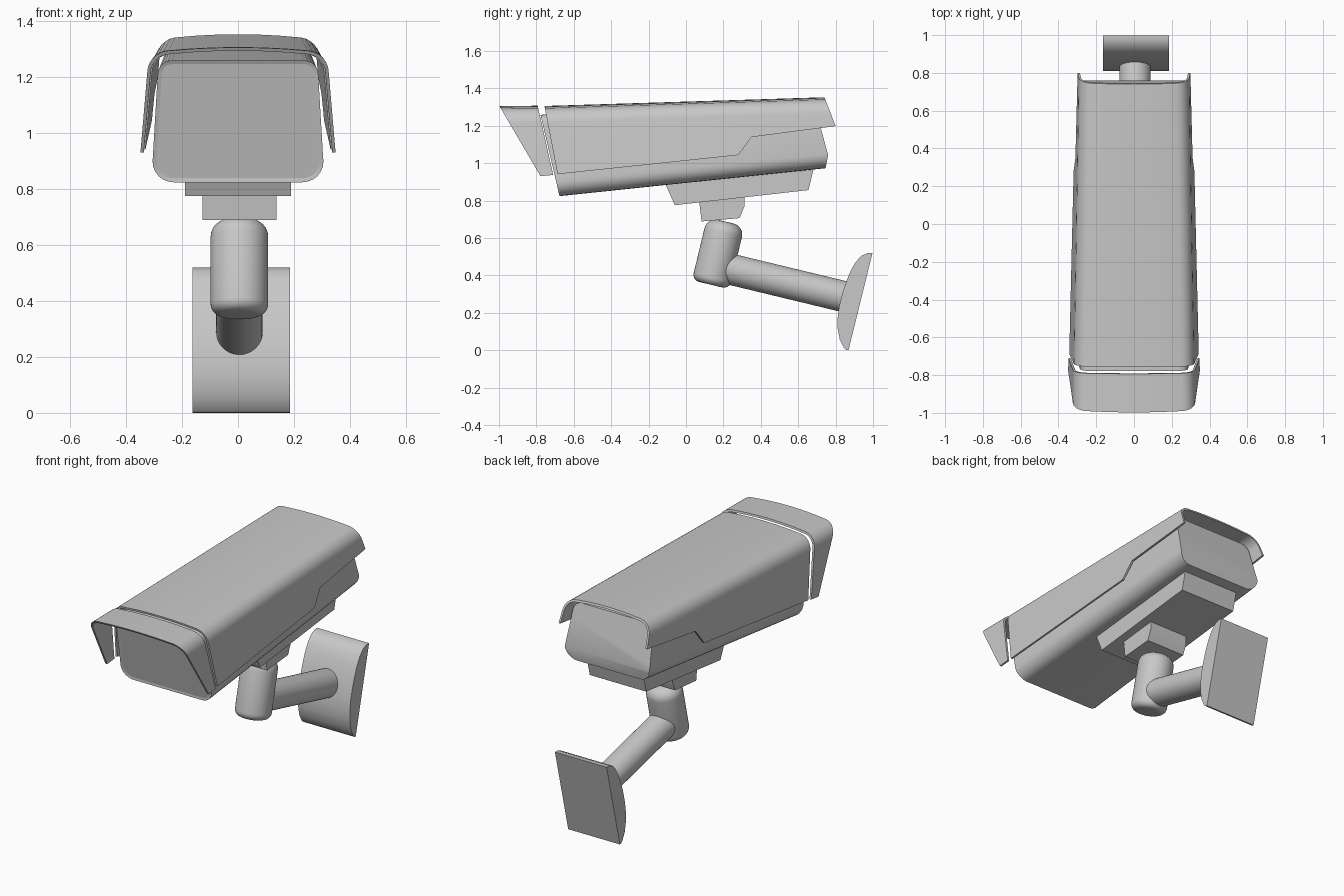
import bpy, bmesh, math
from mathutils import Vector

if "Cube" in bpy.data.objects:
    bpy.data.objects.remove(bpy.data.objects["Cube"], do_unlink=True)

grey = bpy.data.materials.new("light_grey")
grey.use_nodes = True
grey.diffuse_color = (0.58, 0.58, 0.58, 1)
grey.node_tree.nodes["Principled BSDF"].inputs["Base Color"].default_value = grey.diffuse_color


def finish(name, bm):
    """Turn a bmesh into a smooth-by-angle grey object."""
    bmesh.ops.recalc_face_normals(bm, faces=bm.faces)
    mesh = bpy.data.meshes.new(name)
    bm.to_mesh(mesh)
    bm.free()
    mesh.materials.append(grey)
    obj = bpy.data.objects.new(name, mesh)
    bpy.context.collection.objects.link(obj)
    smooth(obj)
    return obj


def activate(obj):
    bpy.ops.object.select_all(action='DESELECT')
    obj.select_set(True)
    bpy.context.view_layer.objects.active = obj


def smooth(obj):
    activate(obj)
    bpy.ops.object.shade_smooth_by_angle(angle=math.radians(32))


def loft(name, sections):
    """Closed solid through rings of points."""
    bm = bmesh.new()
    rings = [[bm.verts.new(p) for p in s] for s in sections]
    for a, b in zip(rings, rings[1:]):
        for i in range(len(a)):
            j = (i + 1) % len(a)
            bm.faces.new((a[i], a[j], b[j], b[i]))
    bm.faces.new(rings[0])
    bm.faces.new(rings[-1][::-1])
    return finish(name, bm)


def prism(name, outline, half, cx=0.0):
    """Side outline (y, z) extruded across x."""
    return loft(name, [[(cx + s * half, y, z) for y, z in outline] for s in (-1, 1)])


def trim(obj, outline):
    """Keep only what lies inside a side outline."""
    cutter = prism("trim_cutter", outline, 1.0)
    mod = obj.modifiers.new("trim", 'BOOLEAN')
    mod.operation, mod.solver, mod.object = 'INTERSECT', 'EXACT', cutter
    activate(obj)
    bpy.ops.object.modifier_apply(modifier=mod.name)
    bpy.data.objects.remove(cutter, do_unlink=True)
    smooth(obj)


def corner(cx, cz, r, start, steps=6):
    """Quarter arc in the x-z plane."""
    angles = [math.radians(start + 90 * i / steps) for i in range(steps + 1)]
    return [(cx + r * math.cos(a), cz + r * math.sin(a)) for a in angles]


def body_section(y, bottom, top, hb, ht, rb=0.075, rt=0.05):
    pts = corner(ht - rt, top - rt, rt, 0) + corner(rt - ht, top - rt, rt, 90)
    pts += corner(rb - hb, bottom + rb, rb, 180) + corner(hb - rb, bottom + rb, rb, 270)
    return [(x, y, z) for x, z in pts]


def hood_line(half, top, skirt, r):
    """Arched, slightly splayed inverted U from right to left."""
    pts = [(half + 0.045, skirt)] + corner(half - r, top - r, r, 0)
    pts += [(f * (half - r), top) for f in (0.66, 0.33, 0, -0.33, -0.66)]
    pts += corner(r - half, top - r, r, 90) + [(-half - 0.045, skirt)]
    return [(x, z - 0.02 * (x / half) ** 2 if z > skirt else z) for x, z in pts]


def hood_section(y, half, top):
    t = 0.012
    outer = hood_line(half, top, top - 0.6, 0.07)
    inner = hood_line(half - t, top - t, top - 0.6, 0.06)
    return [(x, y, z) for x, z in outer + inner[::-1]]


def cylinder(name, start, end, radius, bevels=(0, 0), x=0.005):
    """Cylinder between two (y, z) points with rounded end rims."""
    a, b = Vector((x, *start)), Vector((x, *end))
    axis = (b - a).normalized()
    side = Vector((1, 0, 0))
    up = axis.cross(side)
    rows = []
    for origin, sign, r in ((a, 1, bevels[0]), (b, -1, bevels[1])):
        steps = 6 if r else 0
        part = []
        for i in range(steps + 1):
            q = math.pi / 2 * i / max(steps, 1)
            inset, along = r * (1 - math.sin(q)), r * (1 - math.cos(q))
            part.append((origin + axis * sign * along, radius - inset if r else radius))
        rows += part if sign > 0 else part[::-1]
    turn = [2 * math.pi * i / 40 for i in range(40)]
    return loft(name, [[c + (side * math.cos(t) + up * math.sin(t)) * r for t in turn]
                       for c, r in rows])


# Camera body: tapered rounded box with slanted front and folded rear
body = loft("camera_body", [
    body_section(-0.9, 0.80, 1.255, 0.308, 0.288),
    body_section(0.9, 0.989, 1.305, 0.283, 0.268)])
trim(body, [(-0.676, 0.823), (-0.679, 0.7), (0.69, 0.7), (0.746, 0.973),
            (0.76, 1.043), (0.68, 1.337), (0.68, 1.4), (-0.811, 1.4)])

# Recessed front window
bm = bmesh.new()
bm.from_mesh(body.data)
bm.normal_update()
front = max((f for f in bm.faces if f.normal.y < -0.9), key=lambda f: f.calc_area())
bmesh.ops.inset_region(bm, faces=[front], thickness=0.014, depth=-0.004)
bm.to_mesh(body.data)
bm.free()
smooth(body)

# Sun shield with stepped lower edge
shield = loft("sun_shield", [hood_section(-0.9, 0.322, 1.301), hood_section(0.9, 0.291, 1.357)])
trim(shield, [(-0.687, 0.941), (0.28, 1.043), (0.35, 1.139), (0.80, 1.198),
              (0.722, 1.4), (-0.775, 1.4)])

# Front visor, separated from the shield by a narrow gap
visor = loft("front_visor", [hood_section(-1.1, 0.325, 1.304), hood_section(-0.6, 0.322, 1.309)])
trim(visor, [(-0.778, 0.93), (-0.71, 0.937), (-0.814, 1.4), (-1.053, 1.4)])

# Underside mount and neck block
prism("mount_plate", [(-0.115, 0.90), (-0.06, 0.775), (0.655, 0.856), (0.685, 0.98)], 0.19)
prism("neck_block", [(0.068, 0.82), (0.083, 0.688), (0.286, 0.706), (0.313, 0.77),
                     (0.313, 0.84)], 0.132, 0.005)

# Swivel joint and arm
cylinder("swivel_joint", (0.132, 0.35), (0.213, 0.687), 0.103, (0.04, 0.06))
cylinder("support_arm", (0.17, 0.449), (0.90, 0.273), 0.083)

# Wall plate with a bowed front
prism("wall_plate", [(0.869, 0.0), (0.997, 0.519), (0.972, 0.519), (0.938, 0.505),
                     (0.908, 0.472), (0.882, 0.428), (0.86, 0.375), (0.838, 0.31),
                     (0.82, 0.24), (0.811, 0.175), (0.811, 0.115), (0.822, 0.058),
                     (0.845, 0.012), (0.856, 0.002)], 0.174, 0.011)
